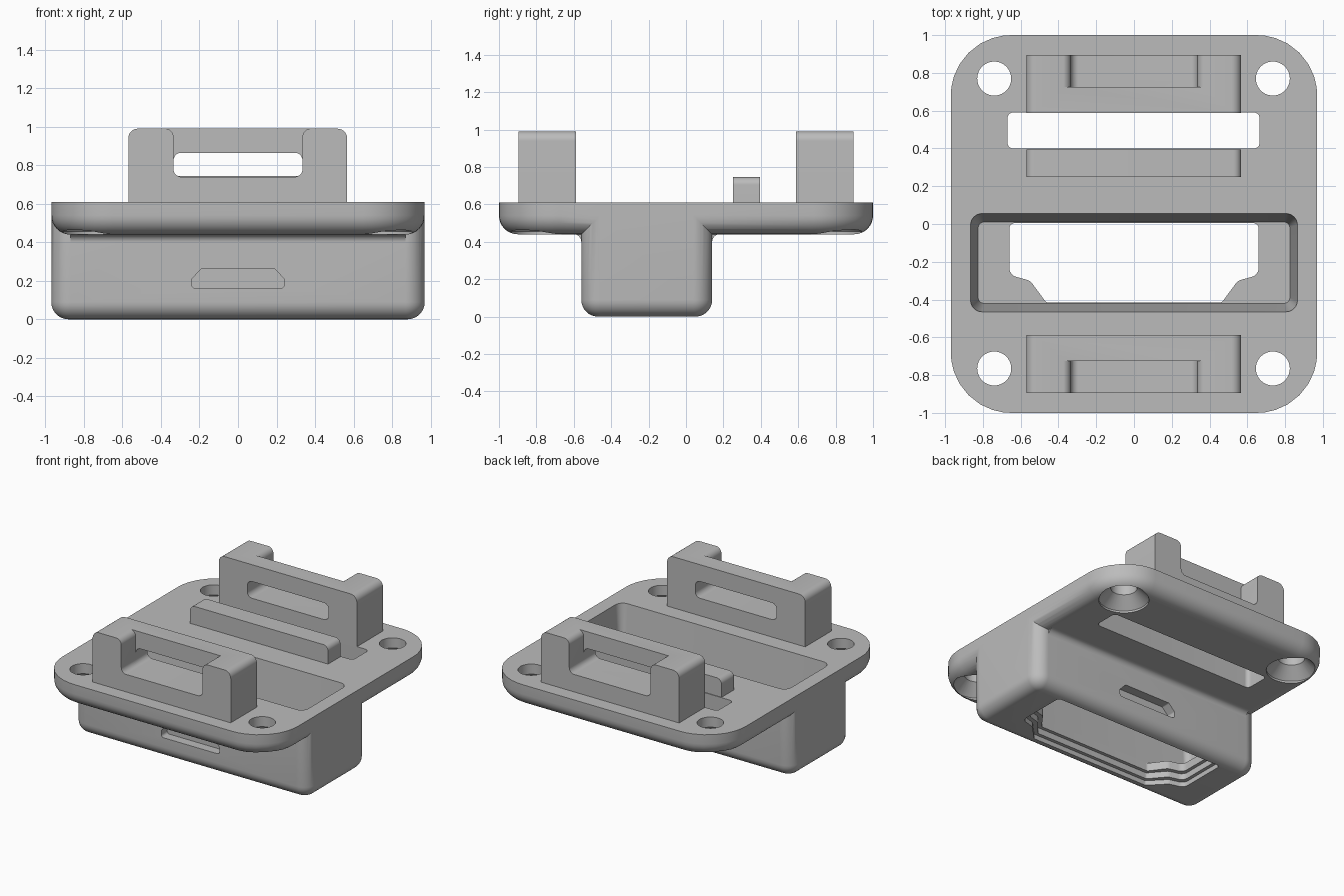
import bpy, bmesh
from math import sin, cos, tan, pi, radians
from mathutils import Vector

if "Cube" in bpy.data.objects:
    bpy.data.objects.remove(bpy.data.objects["Cube"])

grey = bpy.data.materials.new("light grey plastic")
grey.use_nodes = True
grey.diffuse_color = (0.5, 0.5, 0.5, 1)
grey.node_tree.nodes["Principled BSDF"].inputs["Base Color"].default_value = (0.5, 0.5, 0.5, 1)


def outline(corners, steps=8):
    """Closed 2D outline; each corner is (u, v, radius)."""
    out = []
    for i, (u, v, r) in enumerate(corners):
        p = Vector((u, v))
        if r <= 0:
            out.append(p)
            continue
        a = (Vector(corners[i - 1][:2]) - p).normalized()
        b = (Vector(corners[(i + 1) % len(corners)][:2]) - p).normalized()
        half = a.angle(b) / 2
        c = p + (a + b).normalized() * (r / sin(half))
        s, e = p + a * (r / tan(half)) - c, p + b * (r / tan(half)) - c
        out += [c + s.lerp(e, k / steps).normalized() * r for k in range(steps + 1)]
    return out


def box(u0, u1, v0, v1, r):
    return outline([(u0, v0, r), (u1, v0, r), (u1, v1, r), (u0, v1, r)])


def loft(name, rings, axis="z"):
    """Skin a list of (outline, position along the axis)."""
    place = {"z": lambda p, w: (p.x, p.y, w),
             "y": lambda p, w: (p.x, w, p.y),
             "x": lambda p, w: (w, p.x, p.y)}[axis]
    bm = bmesh.new()
    loops = [[bm.verts.new(place(p, w)) for p in pts] for pts, w in rings]
    n = len(loops[0])
    for low, high in zip(loops, loops[1:]):
        for i in range(n):
            j = (i + 1) % n
            bm.faces.new((low[i], low[j], high[j], high[i]))
    bm.faces.new(loops[0])
    bm.faces.new(loops[-1])
    bmesh.ops.recalc_face_normals(bm, faces=bm.faces)
    mesh = bpy.data.meshes.new(name)
    bm.to_mesh(mesh)
    bm.free()
    ob = bpy.data.objects.new(name, mesh)
    bpy.context.collection.objects.link(ob)
    mesh.materials.append(grey)
    return ob


def prism(name, pts, w0, w1, axis="z"):
    return loft(name, [(pts, w0), (pts, w1)], axis)


def tub(name, x, y0, y1, z0, z1, corner, f):
    """Rounded slab with a filleted bottom edge."""
    rings = []
    for k in range(9):
        t = k / 8 * pi / 2
        d = f * (1 - sin(t))
        rings.append((box(-x + d, x - d, y0 + d, y1 - d, corner - d), z0 + f * (1 - cos(t))))
    rings.append((rings[-1][0], z1))
    return loft(name, rings)


def activate(ob):
    bpy.ops.object.select_all(action="DESELECT")
    ob.select_set(True)
    bpy.context.view_layer.objects.active = ob


def combine(ob, others, operation):
    activate(ob)
    for other in others:
        mod = ob.modifiers.new("combine", "BOOLEAN")
        mod.object, mod.operation, mod.solver = other, operation, "EXACT"
        bpy.ops.object.modifier_apply(modifier=mod.name)
        bpy.data.objects.remove(other)


def smooth(ob):
    activate(ob)
    bpy.ops.object.shade_smooth_by_angle(angle=radians(30))


# Plate with the deep pod hanging below it
body = tub("body", 0.97, -1, 1, 0.44, 0.61, 0.32, 0.1)
pod = tub("pod", 0.97, -0.56, 0.14, 0, 0.6, 0.1, 0.09)

# Coved joins between pod and plate
coves = []
for y, s in ((0.14, 1), (-0.56, -1)):
    pts = outline([(y - s * 0.01, 0.442, 0), (y + s * 0.05, 0.442, 0), (y + s * 0.05, 0.44, 0),
                   (y, 0.44, 0.04), (y, 0.39, 0), (y - s * 0.01, 0.39, 0)])
    coves.append(prism("cove", pts, -0.87, 0.87, "x"))
combine(body, [pod] + coves, "UNION")

# Tapered cavity and long slot through the plate
cuts = [
    loft("cavity", [(box(-0.825, 0.825, -0.42, 0.01, 0.03), 0.14),
                    (box(-0.865, 0.865, -0.465, 0.055, 0.06), 0.612)]),
    prism("slot", box(-0.67, 0.665, 0.4, 0.59, 0.03), 0.3, 0.7),
]


# Stepped connector opening in the pod floor
def connector(d):
    half = [(0.66 + d, 0.005 + d, 0.03), (0.66 + d, -0.27 - d, 0.05),
            (0.55 + d, -0.3 - d, 0.05), (0.465 + d / 2, -0.415 - d, 0.02)]
    return outline(half + [(-u, v, r) for u, v, r in reversed(half)])


for d, top in ((0, 0.2), (0.025, 0.08), (0.05, 0.035)):
    cuts.append(prism("connector", connector(d), -0.1, top))

# Shallow ports on the front and back of the pod
port = [(0.24, 0.16, 0.02), (0.24, 0.21, 0.015), (0.19, 0.262, 0.015)]
port = outline(port + [(-u, v, r) for u, v, r in reversed(port)])
cuts.append(prism("port", port, -0.7, -0.49, "y"))
cuts.append(prism("port", port, 0.07, 0.16, "y"))

# Screw holes, countersunk from below
for x in (-0.74, 0.735):
    for y in (-0.765, 0.77):
        def ring(r):
            return [Vector((x + r * cos(k * pi / 20), y + r * sin(k * pi / 20))) for k in range(40)]
        cuts.append(loft("screw_hole", [(ring(0.17), 0.4), (ring(0.17), 0.455),
                                        (ring(0.09), 0.535), (ring(0.09), 0.7)]))
combine(body, cuts, "DIFFERENCE")
smooth(body)

# Strap brackets: outward recess with a window through the inner wall
for name, s in (("front_bracket", -1), ("back_bracket", 1)):
    face = outline([(-0.57, 0.605, 0), (0.567, 0.605, 0), (0.567, 0.99, 0.05), (-0.57, 0.99, 0.05)])
    bracket = prism(name, face, s * 0.588, s * 0.895, "y")
    half = [(0.335, 0.74, 0.04), (0.335, 0.991, 0.045), (0.7, 0.991, 0), (0.7, 1.1, 0)]
    recess = outline(half + [(-u, v, r) for u, v, r in reversed(half)])
    combine(bracket, [prism("recess", recess, s * 0.725, s * 1.1, "y"),
                      prism("window", box(-0.335, 0.335, 0.74, 0.865, 0.04), s * 0.5, s * 0.8, "y")],
            "DIFFERENCE")
    smooth(bracket)

# Low rail beside the slot
rail = prism("rail", outline([(-0.57, 0.605, 0), (0.567, 0.605, 0),
                              (0.567, 0.745, 0.04), (-0.57, 0.745, 0.04)]), 0.25, 0.395, "y")
smooth(rail)
